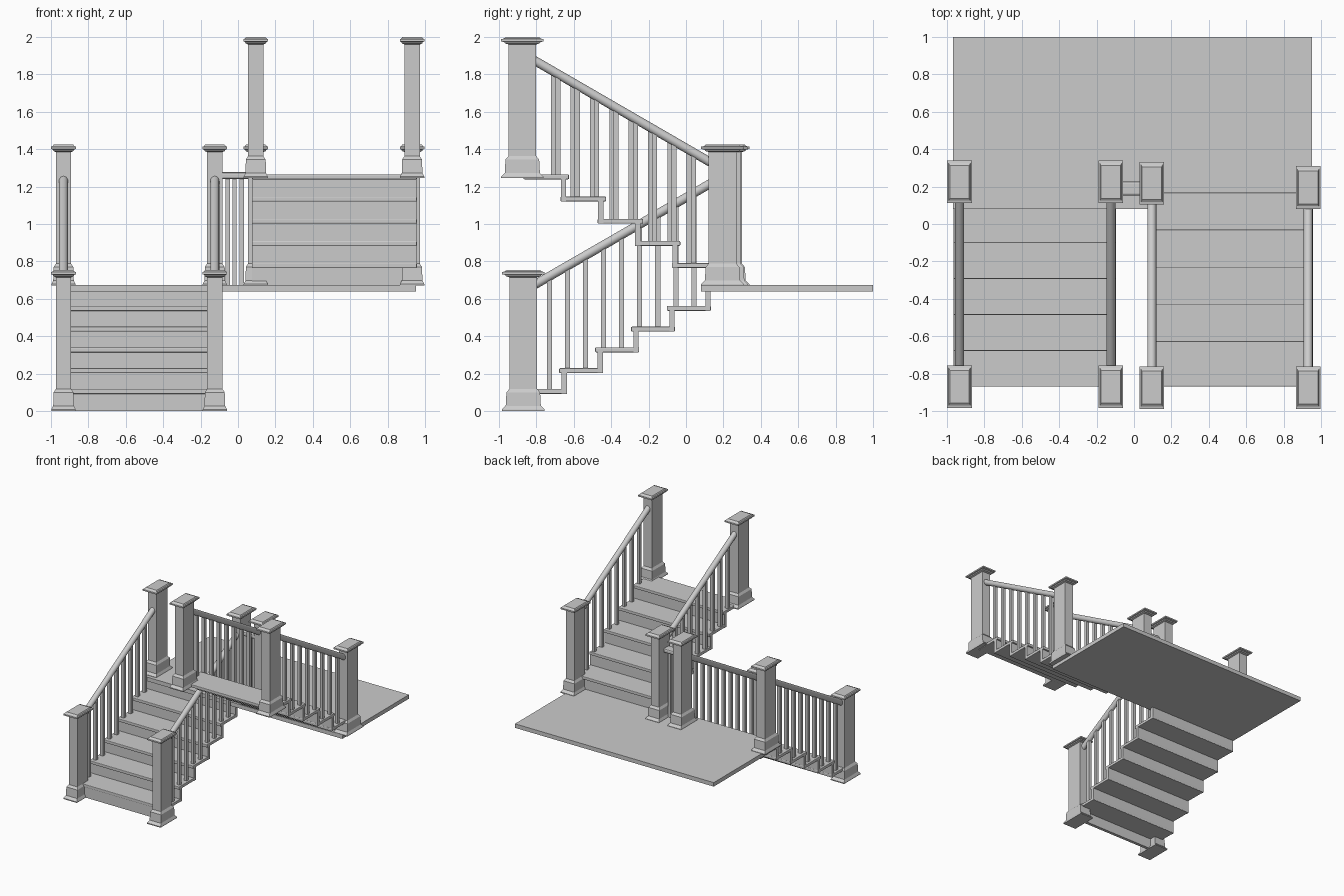
import bpy, bmesh, math
from mathutils import Vector

if "Cube" in bpy.data.objects:
    bpy.data.objects.remove(bpy.data.objects["Cube"])


def finish(name, bm):
    bmesh.ops.recalc_face_normals(bm, faces=bm.faces[:])
    me = bpy.data.meshes.new(name)
    bm.to_mesh(me)
    bm.free()
    ob = bpy.data.objects.new(name, me)
    bpy.context.collection.objects.link(ob)
    return ob


def box(name, x0, x1, y0, y1, z0, z1, bevel=0):
    bm = bmesh.new()
    bmesh.ops.create_cube(bm, size=1)
    for v in bm.verts:
        v.co = Vector(((x0 + x1) / 2 + v.co.x * (x1 - x0),
                       (y0 + y1) / 2 + v.co.y * (y1 - y0),
                       (z0 + z1) / 2 + v.co.z * (z1 - z0)))
    ob = finish(name, bm)
    if bevel:
        m = ob.modifiers.new("bevel", 'BEVEL')
        m.width, m.segments = bevel, 2
    return ob


# post outline: half width, half depth, height
POST = [(.065, .114, 0), (.065, .114, .008), (.055, .094, .028), (.053, .09, .1),
        (.041, .074, .118), (.041, .074, .715), (.054, .092, .72), (.057, .097, .728),
        (.066, .114, .731), (.066, .114, .743), (.058, .1, .746), (.052, .088, .755)]


def post(name, x, y, z):
    bm = bmesh.new()
    rings = [[bm.verts.new((x + sx * hx, y + sy * hy, z + h))
              for sx, sy in ((-1, -1), (1, -1), (1, 1), (-1, 1))] for hx, hy, h in POST]
    for a, b in zip(rings, rings[1:]):
        for i in range(4):
            bm.faces.new((a[i], a[(i + 1) % 4], b[(i + 1) % 4], b[i]))
    bm.faces.new(rings[0])
    bm.faces.new(rings[-1])
    finish(name, bm)


def rail(name, a, b, r=.024):
    a, b = Vector(a), Vector(b)
    bm = bmesh.new()
    bmesh.ops.create_cone(bm, cap_ends=True, segments=20, radius1=r, radius2=r,
                          depth=(b - a).length)
    q = (b - a).to_track_quat('Z', 'Y')
    for v in bm.verts:
        v.co = q @ v.co + (a + b) / 2
    for f in bm.faces:
        f.smooth = len(f.verts) == 4
    finish(name, bm)


def baluster(name, x, y, z0, z1, w=.0135):
    box(name, x - w, x + w, y - w, y + w, z0, z1)


T = .026  # tread thickness

# landing
box("landing", -.968, .952, .08, 1, .64, .675)

# lower flight, climbing towards the back
LX0, LX1 = -.965, -.095
box("lower_riser_0", LX0, LX1, -.862, -.835, 0, .1)
for i in range(5):
    y, z = -.87 + .192 * i, .118 + .111 * i
    box(f"lower_tread_{i+1}", LX0, LX1, y, y + .235, z - T, z, .005)
    box(f"lower_riser_{i+1}", LX0, LX1, y + .205, y + .233, z - T, z + .09)

# upper flight, climbing towards the front
UX0, UX1 = .075, .957
box("upper_riser_0", UX0, UX1, .122, .15, .67, .775)
for i in range(5):
    y, z = .168 - .1985 * i, .791 + .1185 * i
    box(f"upper_tread_{i+1}", UX0, UX1, y - .243, y, z - T, z, .005)
    if i < 4:
        box(f"upper_riser_{i+1}", UX0, UX1, y - .241, y - .213, z - T, z + .1)

# lower flight posts, handrails and balusters
for side, x in (("left", -.933), ("right", -.124)):
    post(f"lower_front_post_{side}", x, -.87, 0)
    post(f"lower_landing_post_{side}", x, .225, .67)
    rail(f"lower_handrail_{side}", (x, -.83, .663), (x, .18, 1.245))
    for k in range(9):
        y = -.73 + .0965 * k
        step = (k + 1) // 2
        z = .118 + .111 * min(step, 4)
        baluster(f"lower_baluster_{side}_{k+1}", x, y, z - .005, .68 + (y + .8) * .576)

# upper flight posts, handrails and balusters
for side, x, yl in (("left", .095, .218), ("right", .931, .195)):
    off = -.012 if side == "left" else .01
    post(f"upper_front_post_{side}", x, -.875, 1.245)
    post(f"upper_landing_post_{side}", x, yl, .67)
    rail(f"upper_handrail_{side}", (x, -.82, 1.88), (x, .16, 1.313))
    for k in range(8):
        y = -.695 + .1035 * k + off
        step = max(0, min(4, math.floor((.168 - y) / .1985)))
        baluster(f"upper_baluster_{side}_{k+1}", x, y, .786 + .1185 * step,
                 1.868 - (y + .8) * .579)

# short link between the two middle landing posts
box("link_rail", -.11, .08, .152, .228, 1.24, 1.277, .012)
for k, x in enumerate((-.055, -.018, .02)):
    baluster(f"link_baluster_{k+1}", x, .19, .67, 1.25, .011)
